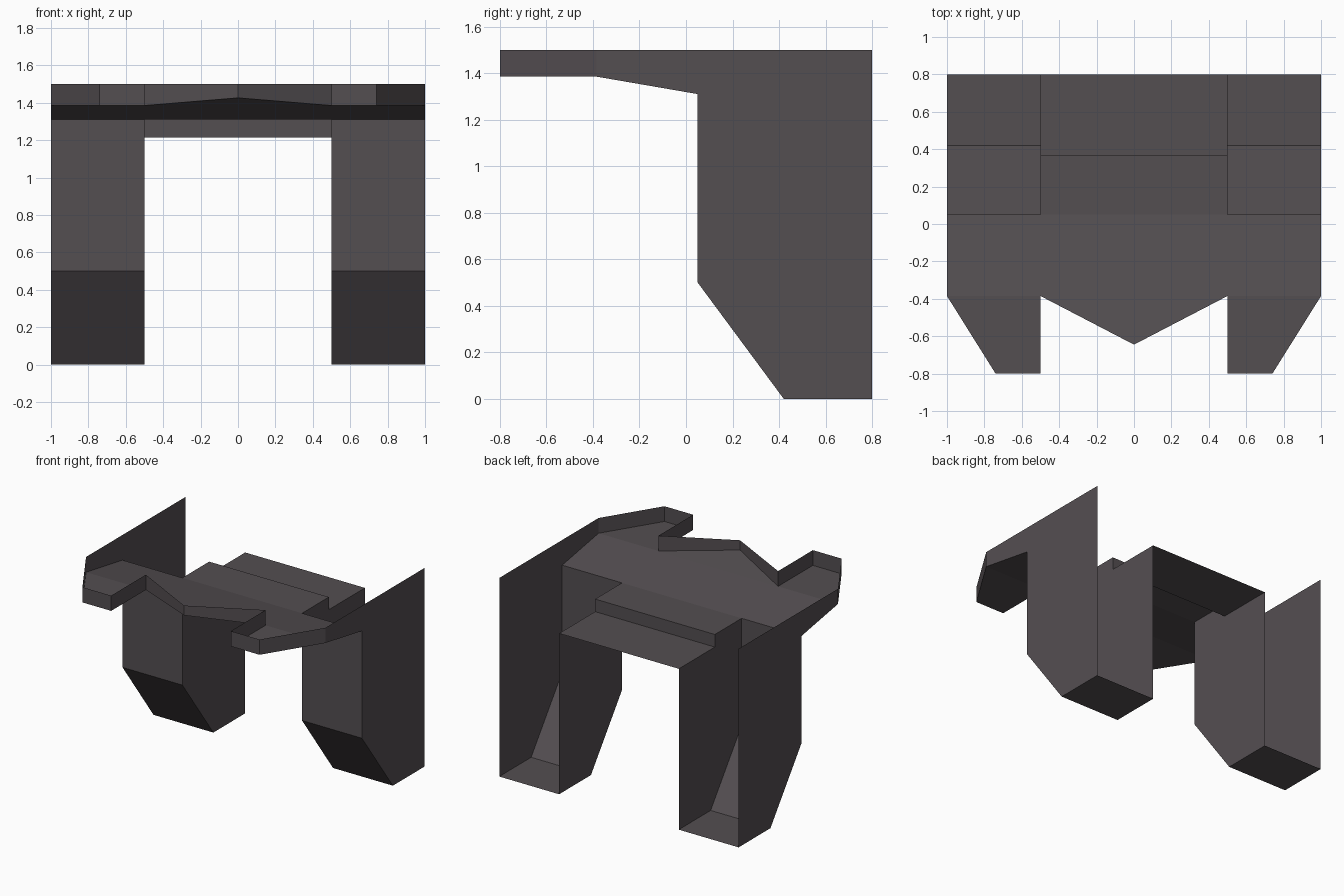
import bpy
import bmesh
from mathutils import Vector

cube = bpy.data.objects.get("Cube")
if cube:
    bpy.data.objects.remove(cube, do_unlink=True)

COLOUR = (0.088, 0.077, 0.083, 1)
mat = bpy.data.materials.new("dark warm grey")
mat.use_nodes = True
mat.diffuse_color = COLOUR
bsdf = next(n for n in mat.node_tree.nodes if n.type == "BSDF_PRINCIPLED")
bsdf.inputs["Base Color"].default_value = COLOUR

# Main dimensions
OUT, IN = 1.0, 0.5                # outer and inner x of the legs
BACK, FRONT, TIP = 0.8, 0.05, -0.8
FOOT, STEP, BEND = 0.42, 0.37, -0.385
TOP, HORN_Z, DECK_Z, SILL_Z, KNEE = 1.5, 1.385, 1.31, 1.215, 0.5
PROW_Y, PROW_Z = -0.645, 1.426


def add_face(bm, points, outward):
    """Add one sheet whose normal points to the outward side."""
    face = bm.faces.new([bm.verts.new(p) for p in points])
    face.normal_update()
    if face.normal.dot(Vector(outward)) < 0:
        face.normal_flip()


def add_strip(bm, profile, x0, x1, outward):
    """Sweep a (y, z) profile across x as a row of sheets."""
    for (y0, z0), (y1, z1) in zip(profile, profile[1:]):
        add_face(bm, [(x0, y0, z0), (x1, y0, z0), (x1, y1, z1), (x0, y1, z1)], outward)


def finish(name, bm):
    bmesh.ops.remove_doubles(bm, verts=bm.verts, dist=0.0005)
    mesh = bpy.data.meshes.new(name)
    bm.to_mesh(mesh)
    bm.free()
    mesh.materials.append(mat)
    bpy.context.collection.objects.link(bpy.data.objects.new(name, mesh))


for side, s in (("left", 1), ("right", -1)):
    # Hollow leg, open at the back and top
    bm = bmesh.new()
    shin = [(FRONT, DECK_Z), (FRONT, KNEE), (FOOT, 0), (BACK, 0)]
    add_strip(bm, shin, s * IN, s * OUT, (0, -1, -1))
    inner = shin + [(BACK, SILL_Z), (STEP, SILL_Z), (STEP, DECK_Z)]
    add_face(bm, [(s * IN, y, z) for y, z in inner], (-s, 0, 0))
    finish(side + "_leg", bm)

    # Tall outer wall running from the foot to the front horn
    bm = bmesh.new()
    wall = shin + [(BACK, TOP), (BEND, TOP), (BEND, HORN_Z)]
    add_face(bm, [(s * OUT, y, z) for y, z in wall], (s, 0, 0))
    finish(side + "_side_wall", bm)

    # Front horn: flat floor
    bm = bmesh.new()
    horn = [(s * OUT, BEND), (s * 0.74, TIP), (s * IN, TIP), (s * IN, BEND)]
    add_face(bm, [(x, y, HORN_Z) for x, y in horn], (0, 0, -1))
    finish(side + "_horn_floor", bm)

    # Upright rim around the horn and half of the prow
    bm = bmesh.new()
    rim = [(x, y, HORN_Z) for x, y in horn] + [(0, PROW_Y, PROW_Z)]
    for a, b in zip(rim, rim[1:]):
        along = Vector(b) - Vector(a)
        outward = (s * along.y, -s * along.x, 0)
        outward = (-outward[0], -outward[1], 0)
        add_face(bm, [a, b, (b[0], b[1], TOP), (a[0], a[1], TOP)], outward)
    finish(side + "_rim", bm)

# Sloped deck with a pointed prow
bm = bmesh.new()
add_strip(bm, [(FRONT, DECK_Z), (BEND, HORN_Z)], -OUT, OUT, (0, 0, -1))
add_face(bm, [(-IN, BEND, HORN_Z), (IN, BEND, HORN_Z), (0, PROW_Y, PROW_Z)], (0, 0, -1))
finish("deck", bm)

# Stepped sill between the legs
bm = bmesh.new()
add_strip(bm, [(FRONT, DECK_Z), (STEP, DECK_Z), (STEP, SILL_Z), (BACK, SILL_Z)],
          -IN, IN, (0, -1, -1))
finish("rear_sill", bm)
